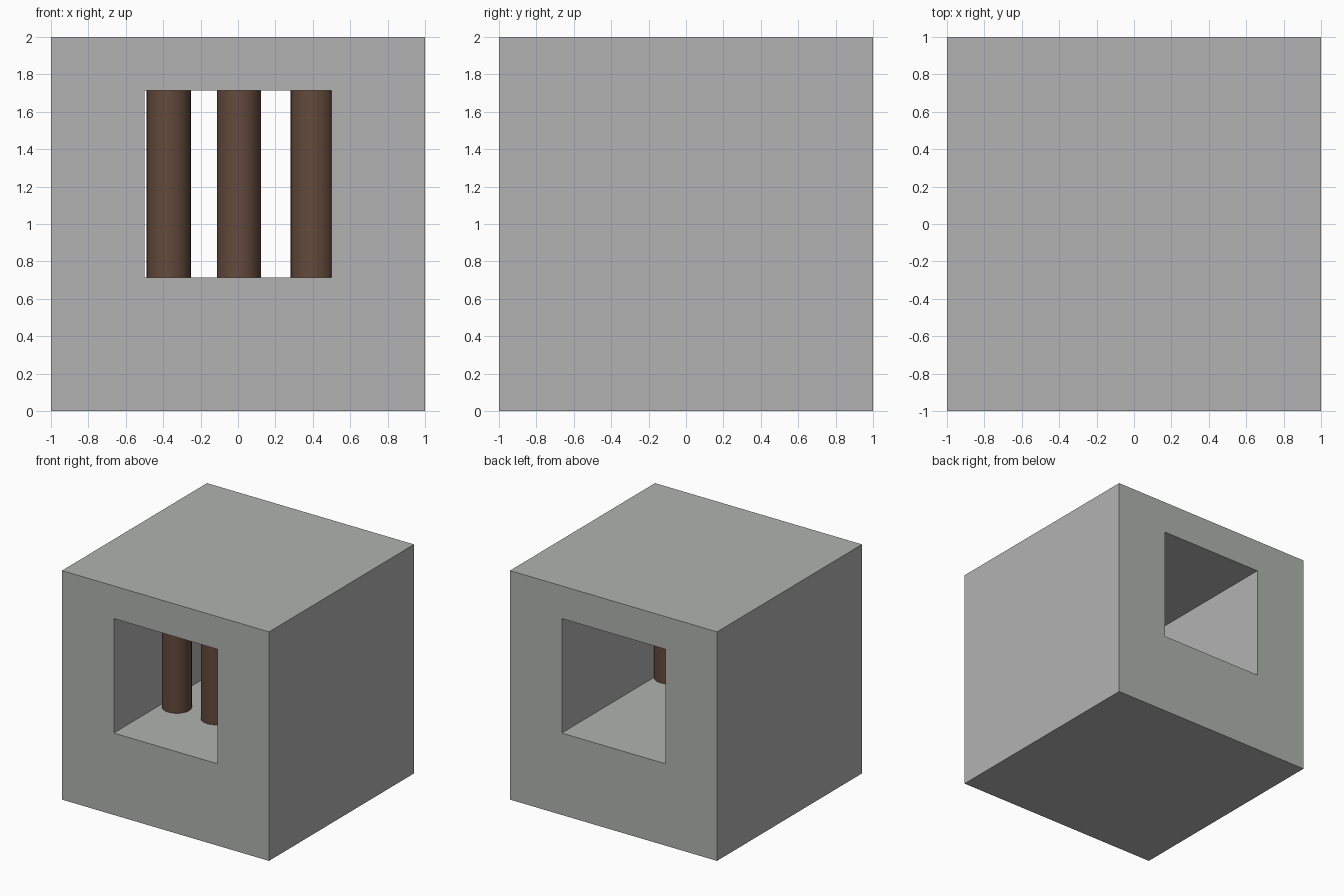
import bpy, bmesh, math

if "Cube" in bpy.data.objects:
    bpy.data.objects.remove(bpy.data.objects["Cube"])


def material(name, rgb):
    m = bpy.data.materials.new(name)
    m.diffuse_color = (*rgb, 1.0)
    m.use_nodes = True
    m.node_tree.nodes["Principled BSDF"].inputs["Base Color"].default_value = m.diffuse_color
    return m


grey = material("stone grey", (0.44, 0.45, 0.44))
brown = material("dark brown", (0.125, 0.068, 0.044))

# Block: square frame profile swept from front to back, leaving a window tunnel
LOW, HIGH = 0.715, 1.715
outer = [(-1, 0), (1, 0), (1, 2), (-1, 2)]
inner = [(-0.5, LOW), (0.5, LOW), (0.5, HIGH), (-0.5, HIGH)]
bm = bmesh.new()
rings = [[bm.verts.new((x, y, z)) for x, z in loop]
         for loop, y in ((outer, -1), (inner, -1), (inner, 1), (outer, 1))]
for k in range(4):
    a, b = rings[k], rings[(k + 1) % 4]
    for i in range(4):
        j = (i + 1) % 4
        bm.faces.new((a[i], a[j], b[j], b[i]))
bmesh.ops.recalc_face_normals(bm, faces=bm.faces)
mesh = bpy.data.meshes.new("block")
bm.to_mesh(mesh)
bm.free()
mesh.materials.append(grey)
block = bpy.data.objects.new("block", mesh)
bpy.context.collection.objects.link(block)

# Window bars: upright round posts, ends sunk into the block
for name, x, y in (("left_bar", -0.37, -0.315),
                   ("middle_bar", 0.005, -0.315),
                   ("right_bar", 0.40, -0.335)):
    bpy.ops.mesh.primitive_cylinder_add(vertices=32, radius=0.118,
                                        depth=HIGH - LOW + 0.1,
                                        location=(x, y, (LOW + HIGH) / 2))
    bar = bpy.context.object
    bar.name = name
    bar.data.materials.append(brown)
    bpy.ops.object.shade_smooth_by_angle(angle=math.radians(30))
